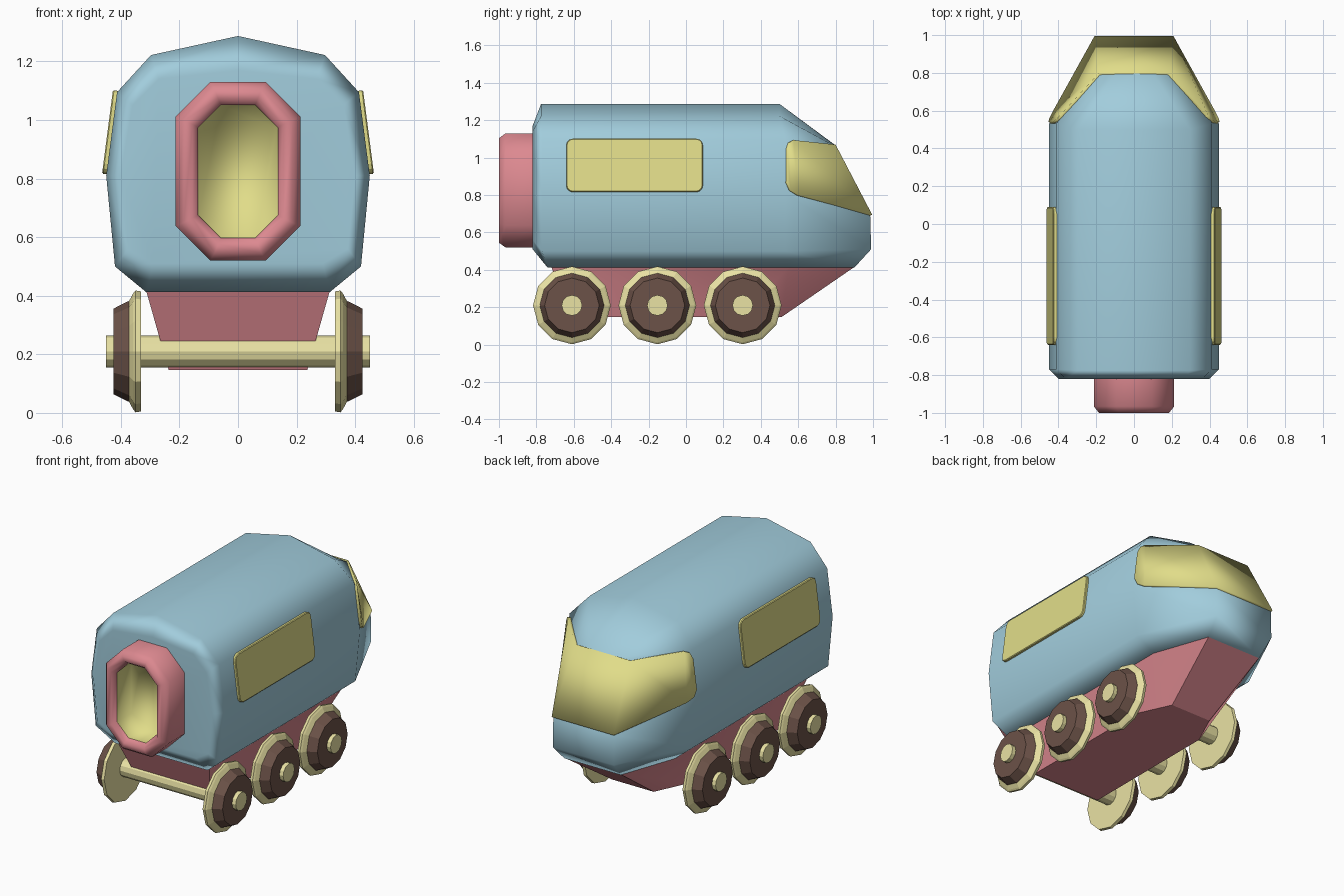
import bpy, bmesh, math
from mathutils import Vector

if "Cube" in bpy.data.objects:
    bpy.data.objects.remove(bpy.data.objects["Cube"])


def material(name, rgb):
    m = bpy.data.materials.new(name)
    m.diffuse_color = (*rgb, 1)
    m.use_nodes = True
    m.node_tree.nodes["Principled BSDF"].inputs["Base Color"].default_value = m.diffuse_color
    return m


BLUE = material("blue", (0.36, 0.61, 0.72))
YELLOW = material("window_yellow", (0.75, 0.72, 0.25))
PINK = material("pink", (0.72, 0.25, 0.28))
CREAM = material("cream", (0.82, 0.76, 0.37))
BROWN = material("brown", (0.15, 0.085, 0.065))


def build(name, verts, faces, mats, slots=None, angle=0):
    me = bpy.data.meshes.new(name)
    me.from_pydata([tuple(v) for v in verts], [], faces)
    for m in mats:
        me.materials.append(m)
    for i, s in enumerate(slots or []):
        me.polygons[i].material_index = s
    bm = bmesh.new()
    bm.from_mesh(me)
    bmesh.ops.recalc_face_normals(bm, faces=bm.faces)
    bm.to_mesh(me)
    bm.free()
    ob = bpy.data.objects.new(name, me)
    bpy.context.collection.objects.link(ob)
    if angle:
        bpy.ops.object.select_all(action='DESELECT')
        ob.select_set(True)
        bpy.context.view_layer.objects.active = ob
        bpy.ops.object.shade_smooth_by_angle(angle=math.radians(angle))
    return ob


def bridge(rings):
    """Vertices and side faces joining closed rings of equal length."""
    n = len(rings[0])
    verts = [v for r in rings for v in r]
    faces = [(k * n + i, k * n + (i + 1) % n, (k + 1) * n + (i + 1) % n, (k + 1) * n + i)
             for k in range(len(rings) - 1) for i in range(n)]
    return verts, faces


def mirror_ring(half):
    return half + [(-x, y, z) for x, y, z in reversed(half) if x > 1e-6]


# Body shell: rear bevel, straight section, faceted nose
section = [(0, 1.287), (.297, 1.222), (.413, 1.095), (.45, .81), (.42, .50), (.313, .412)]
cap = [(0, 1.17), (.27, 1.14), (.36, 1.05), (.40, .81), (.375, .56), (.29, .51)]
y_rear = [-.775, -.775, -.77, -.77, -.77, -.74]
y_nose = [.50, .50, .53, .53, .53, .55]
nose = [(0, .80, 1.065), (.10, .797, 1.065), (.18, .79, 1.065),
        (.205, .985, .69), (.205, .99, .51), (.19, .90, .412)]
rings = [mirror_ring([(x, -.82, z) for x, z in cap]),
         mirror_ring([(x, y, z) for (x, z), y in zip(section, y_rear)]),
         mirror_ring([(x, y, z) for (x, z), y in zip(section, y_nose)]),
         mirror_ring(nose)]
verts, faces = bridge(rings)
n = len(rings[0])
o = 3 * n
faces += [tuple(range(n)),
          tuple(o + i for i in (0, 1, 2, 3, 8, 9, 10)),
          tuple(o + i for i in (3, 4, 7, 8)),
          tuple(o + i for i in (4, 5, 6, 7))]
body = build("body_shell", verts, faces, [BLUE], angle=75)
body.modifiers.new("weighted", 'WEIGHTED_NORMAL').keep_sharp = True

# Wraparound windscreen over the nose band
top0, low0 = Vector((.413, .535, 1.095)), Vector((.45, .535, .815))
top1, low1 = Vector(nose[2]), Vector(nose[3])
half = []
for s, t in ((0, .18), (.04, .05), (.13, 0), (1, 0)):
    a, b = top0.lerp(top1, s), low0.lerp(low1, s)
    half.append((a.lerp(b, t), a.lerp(b, 1 - t)))
columns = half + [tuple(Vector((-p.x, p.y, p.z)) for p in c) for c in reversed(half)]
verts = [p for c in columns for p in c]
faces = [(2 * i, 2 * i + 1, 2 * i + 3, 2 * i + 2) for i in range(len(columns) - 1)]
screen = build("windscreen", verts, faces, [YELLOW], angle=75)
sol = screen.modifiers.new("thickness", 'SOLIDIFY')
sol.thickness, sol.offset = .024, 0

# Rounded side windows, tilted with the wall
r = .035
outline = []
for k, (cy, cz) in enumerate(((.09 - r, 1.10 - r), (-.64 + r, 1.10 - r),
                              (-.64 + r, .815 + r), (.09 - r, .815 + r))):
    for j in range(4):
        a = math.radians(90 * k + 30 * j)
        outline.append((cy + r * math.cos(a), cz + r * math.sin(a)))
for side, label in ((1, "right"), (-1, "left")):
    pts = [(side * (.45 - .13 * (z - .81)), y, z) for y, z in outline]
    w = build("side_window_" + label, pts, [tuple(range(len(pts)))], [YELLOW])
    sol = w.modifiers.new("thickness", 'SOLIDIFY')
    sol.thickness, sol.offset = .03, 0
    bev = w.modifiers.new("soft_edge", 'BEVEL')
    bev.width = .004

# Gangway: octagonal pink collar with a yellow recess


def octagon(hx, z0, z1, c, y):
    return [(hx - c, y, z1), (hx, y, z1 - c), (hx, y, z0 + c), (hx - c, y, z0),
            (c - hx, y, z0), (-hx, y, z0 + c), (-hx, y, z1 - c), (c - hx, y, z1)]


verts, faces = bridge([octagon(.213, .52, 1.13, .118, -.80),
                       octagon(.213, .52, 1.13, .118, -.965),
                       octagon(.185, .545, 1.103, .105, -1.0),
                       octagon(.155, .577, 1.073, .088, -1.0),
                       octagon(.136, .598, 1.052, .077, -.97)])
build("gangway_collar", verts, faces, [PINK], angle=60)
verts, faces = bridge([octagon(.136, .598, 1.052, .077, -.97),
                       octagon(.134, .60, 1.05, .077, -.835)])
faces.append(tuple(range(8, 16)))
recess = build("gangway_recess", verts, faces, [YELLOW], angle=180)
recess.data.flip_normals()

# Chassis: tapered trough rising to the nose
top = [(.313, -.72), (.313, .55), (.19, .90)]
low = [(.237, -.61), (.237, .30), (.14, .51)]
verts, faces = bridge([mirror_ring([(x, y, .415) for x, y in top]),
                       mirror_ring([(x, y, .147) for x, y in low])])
faces += [tuple(range(6)), tuple(range(6, 12))]
build("chassis", verts, faces, [PINK], angle=30)

# Axles and flanged twelve-sided wheels


def disc(x, radius, y, z=.21, sides=12):
    return [(x, y + radius * math.cos(2 * math.pi * i / sides),
             z + radius * math.sin(2 * math.pi * i / sides)) for i in range(sides)]


profile = [(.332, .205), (.35, .208), (.358, .198), (.372, .172), (.378, .170), (.425, .146)]
for label, y in (("front", -.61), ("middle", -.153), ("rear", .303)):
    verts, faces = bridge([disc(-.45, .055, y), disc(.45, .055, y)])
    faces += [tuple(range(12)), tuple(range(12, 24))]
    build("axle_" + label, verts, faces, [CREAM])
    for side, tag in ((1, "right"), (-1, "left")):
        verts, faces = bridge([disc(side * x, rad, y) for x, rad in profile])
        slots = [0] * 36 + [1] * 24 + [0, 1]
        faces += [tuple(range(12)), tuple(range(60, 72))]
        build("wheel_%s_%s" % (label, tag), verts, faces, [CREAM, BROWN], slots)
